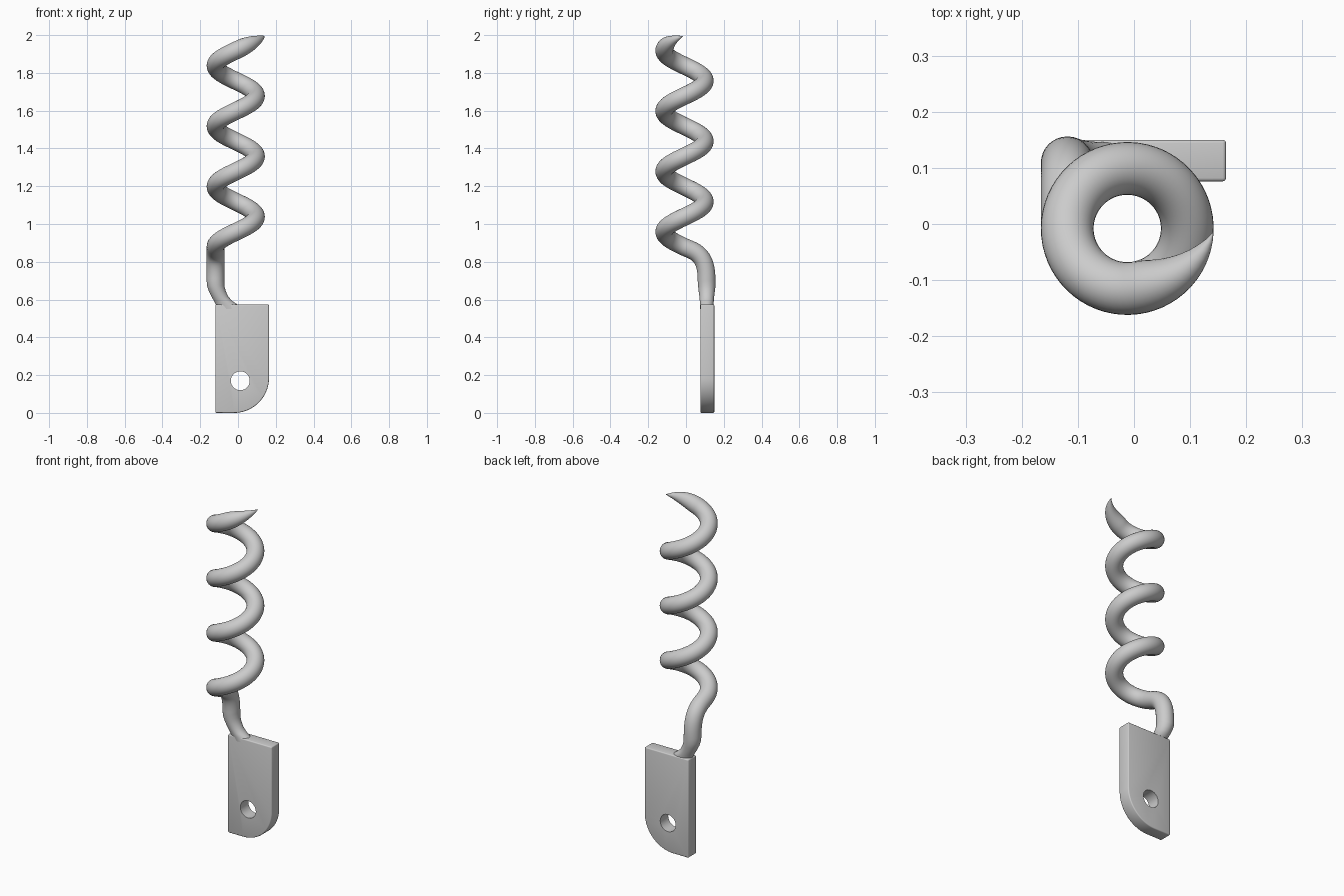
import bpy, bmesh
from math import sin, cos, pi, radians
from mathutils import Vector
from mathutils.geometry import interpolate_bezier

default = bpy.data.objects.get("Cube")
if default:
    bpy.data.objects.remove(default, do_unlink=True)

steel = bpy.data.materials.new("grey steel")
steel.use_nodes = True
colour = (0.6, 0.6, 0.6, 1)
steel.diffuse_color = colour
steel.node_tree.nodes["Principled BSDF"].inputs["Base Color"].default_value = colour


def make_object(name, bm):
    bmesh.ops.recalc_face_normals(bm, faces=bm.faces)
    mesh = bpy.data.meshes.new(name)
    bm.to_mesh(mesh)
    bm.free()
    mesh.materials.append(steel)
    obj = bpy.data.objects.new(name, mesh)
    bpy.context.collection.objects.link(obj)
    return obj


def activate(obj):
    bpy.ops.object.select_all(action='DESELECT')
    obj.select_set(True)
    bpy.context.view_layer.objects.active = obj


def loft(rings, sides=32):
    """Skin a row of rings, each (centre, u axis, v axis) with scaled axes."""
    bm = bmesh.new()
    loops = []
    for c, u, v in rings:
        angles = [2 * pi * i / sides for i in range(sides)]
        loops.append([bm.verts.new(c + u * cos(a) + v * sin(a)) for a in angles])
    for a, b in zip(loops, loops[1:]):
        for i in range(sides):
            j = (i + 1) % sides
            bm.faces.new((a[i], a[j], b[j], b[i]))
    bm.faces.new(loops[0])
    bm.faces.new(loops[-1])
    return bm


X, Y = Vector((1, 0, 0)), Vector((0, 1, 0))
WIRE, COIL, PITCH = 0.047, 0.107, 0.32
CENTRE = Vector((-0.012, -0.008, 0))
rings = []

# Flared foot that flattens into the plate: left, right, height, half depth
foot = [(-0.113, 0.02, 0.55, 0.035), (-0.117, 0.0, 0.572, 0.036),
        (-0.127, -0.03, 0.592, 0.037), (-0.14, -0.051, 0.615, 0.039),
        (-0.155, -0.065, 0.645, 0.043), (-0.164, -0.072, 0.672, 0.046)]
for left, right, z, depth in foot:
    rings.append((Vector(((left + right) / 2, 0.11, z)),
                  X * (right - left) / 2, Y * depth))

# Upright stem bending forward into the coil
path = interpolate_bezier(Vector((-0.119, 0.109, 0.7)), Vector((-0.119, 0.109, 0.8)),
                          Vector((-0.119, 0.08, 0.838)), Vector((-0.119, 0.03, 0.862)), 20)
for i, p in enumerate(path):
    t = (path[min(i + 1, 19)] - path[max(i - 1, 0)]).normalized()
    rings.append((p, X * WIRE, t.cross(X) * WIRE))

# Coil of three and a half turns, ground to a point along its outer side
start, end, taper = pi, 8 * pi - radians(2.6), 8 * pi - radians(80)
steps = 220
for i in range(steps + 1):
    a = start + (end - start) * i / steps
    s = max(0, (a - taper) / (end - taper))
    r = WIRE * max(0.01, 1 - s * s)
    out = Vector((cos(a), sin(a), 0))
    t = Vector((-sin(a) * COIL, cos(a) * COIL, PITCH / (2 * pi))).normalized()
    c = CENTRE + out * (COIL + WIRE - r)
    c.z = 0.878 + PITCH * (a - start) / (2 * pi)
    rings.append((c, -out * r, t.cross(-out) * r))

screw = make_object("spiral_screw", loft(rings))
activate(screw)
bpy.ops.object.shade_smooth_by_angle(angle=radians(50))

# Flat plate with one large rounded lower corner
LEFT, RIGHT, TOP, ROUND = -0.12, 0.164, 0.574, 0.185
outline = [(LEFT, TOP), (LEFT, 0)]
for i in range(25):
    a = -pi / 2 + pi / 2 * i / 24
    outline.append((RIGHT - ROUND + ROUND * cos(a), ROUND + ROUND * sin(a)))
outline.append((RIGHT, TOP))
bm = bmesh.new()
face = bm.faces.new([bm.verts.new((x, 0.076, z)) for x, z in outline])
grown = bmesh.ops.extrude_face_region(bm, geom=[face])["geom"]
bmesh.ops.translate(bm, vec=Y * 0.074,
                    verts=[g for g in grown if isinstance(g, bmesh.types.BMVert)])
plate = make_object("mounting_plate", bm)
bevel = plate.modifiers.new("soft edges", 'BEVEL')
bevel.width, bevel.segments = 0.006, 3
bevel.limit_method, bevel.angle_limit = 'ANGLE', radians(40)

# Screw hole through the plate
hole = make_object("hole_cutter", loft([(Vector((0.012, y, 0.17)), X * 0.05, Vector((0, 0, 0.05)))
                                        for y in (0, 0.25)], 40))
hole.hide_render = True
cut = plate.modifiers.new("hole", 'BOOLEAN')
cut.operation, cut.solver, cut.object = 'DIFFERENCE', 'EXACT', hole
activate(plate)
for name in ("soft edges", "hole"):
    bpy.ops.object.modifier_apply(modifier=name)
bpy.data.objects.remove(hole, do_unlink=True)
bpy.ops.object.shade_smooth_by_angle(angle=radians(35))
